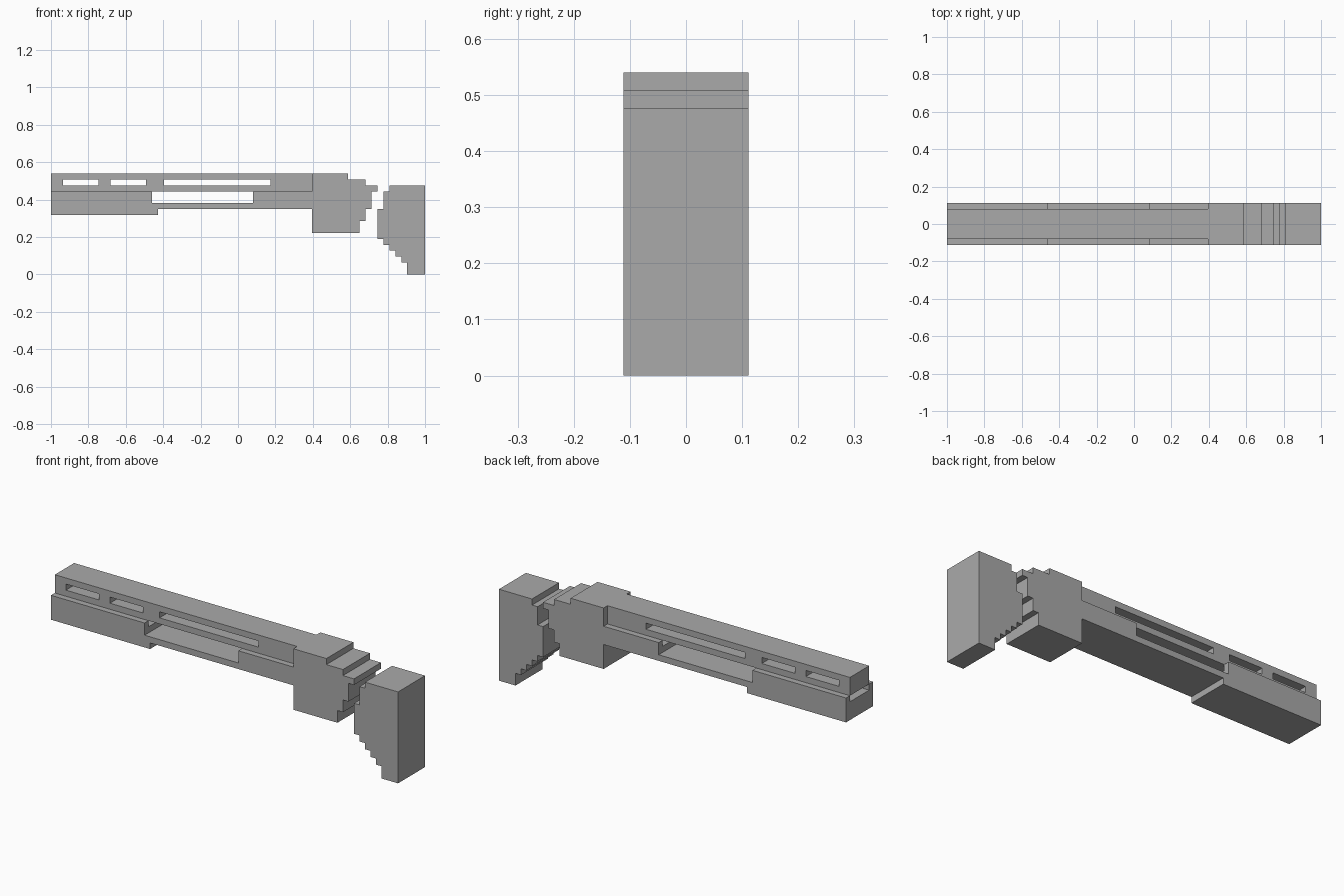
import bpy
import bmesh

default = bpy.data.objects.get("Cube")
if default:
    bpy.data.objects.remove(default, do_unlink=True)

U = 2 / 63          # one grid cell of the blocky style
WIDE, NARROW = 3.5, 2.5   # half widths in cells

grey = bpy.data.materials.new("plain grey")
grey.use_nodes = True
colour = (0.4, 0.4, 0.4, 1)
grey.diffuse_color = colour
grey.node_tree.nodes["Principled BSDF"].inputs["Base Color"].default_value = colour


def prism(name, profile, half):
    """Extrude a side profile, given in cells, symmetrically across y."""
    bm = bmesh.new()
    ring = [bm.verts.new((-1 + x * U, -half * U, z * U)) for x, z in profile]
    face = bm.faces.new(ring)
    grown = bmesh.ops.extrude_face_region(bm, geom=[face])["geom"]
    moved = [v for v in grown if isinstance(v, bmesh.types.BMVert)]
    bmesh.ops.translate(bm, verts=moved, vec=(0, 2 * half * U, 0))
    bmesh.ops.recalc_face_normals(bm, faces=bm.faces)
    mesh = bpy.data.meshes.new(name)
    bm.to_mesh(mesh)
    bm.free()
    mesh.materials.append(grey)
    obj = bpy.data.objects.new(name, mesh)
    bpy.context.collection.objects.link(obj)
    return obj


def box(name, x0, x1, z0, z1, half):
    return prism(name, [(x0, z0), (x1, z0), (x1, z1), (x0, z1)], half)


def cut(target, cutter):
    """Subtract the cutter, then discard it."""
    cutter.hide_render = True
    mod = target.modifiers.new("cut", "BOOLEAN")
    mod.operation = "DIFFERENCE"
    mod.solver = "EXACT"
    mod.object = cutter
    bpy.context.view_layer.objects.active = target
    bpy.ops.object.modifier_apply(modifier=mod.name)
    bpy.data.objects.remove(cutter, do_unlink=True)


# Upper beam with three slots through its sides
beam = box("upper_beam", 0, 44, 14, 17, NARROW)
for start, end in ((2, 8), (10, 16), (19, 37)):
    cut(beam, box("slot_cutter", start, end, 15, 16, WIDE))

# Lower rail: raised blocks at both ends, shallow channel under the beam
rail = prism("lower_rail", [(0, 10), (18, 10), (18, 11), (44, 11), (44, 14),
                            (34, 14), (34, 12), (17, 12), (17, 14), (0, 14)], WIDE)
cut(rail, box("channel_cutter", -1, 43.9, 13, 15, NARROW))

# Stepped rear body
prism("rear_body", [(44, 7), (52, 7), (52, 9), (53, 9), (53, 11), (54, 11),
                    (54, 14), (55, 14), (55, 15), (53, 15), (53, 16),
                    (50, 16), (50, 17), (44, 17)], WIDE)

# Separate end block with a staircase underside
stairs = [(60, 0)]
for step in range(5):
    x, z = 60 - step, 2 + step
    stairs += [(x, z), (x - 1, z)]
prism("end_block", [(63, 0), (63, 15), (57, 15), (57, 14), (56, 14),
                    (56, 11), (55, 11)] + stairs[::-1], WIDE)
